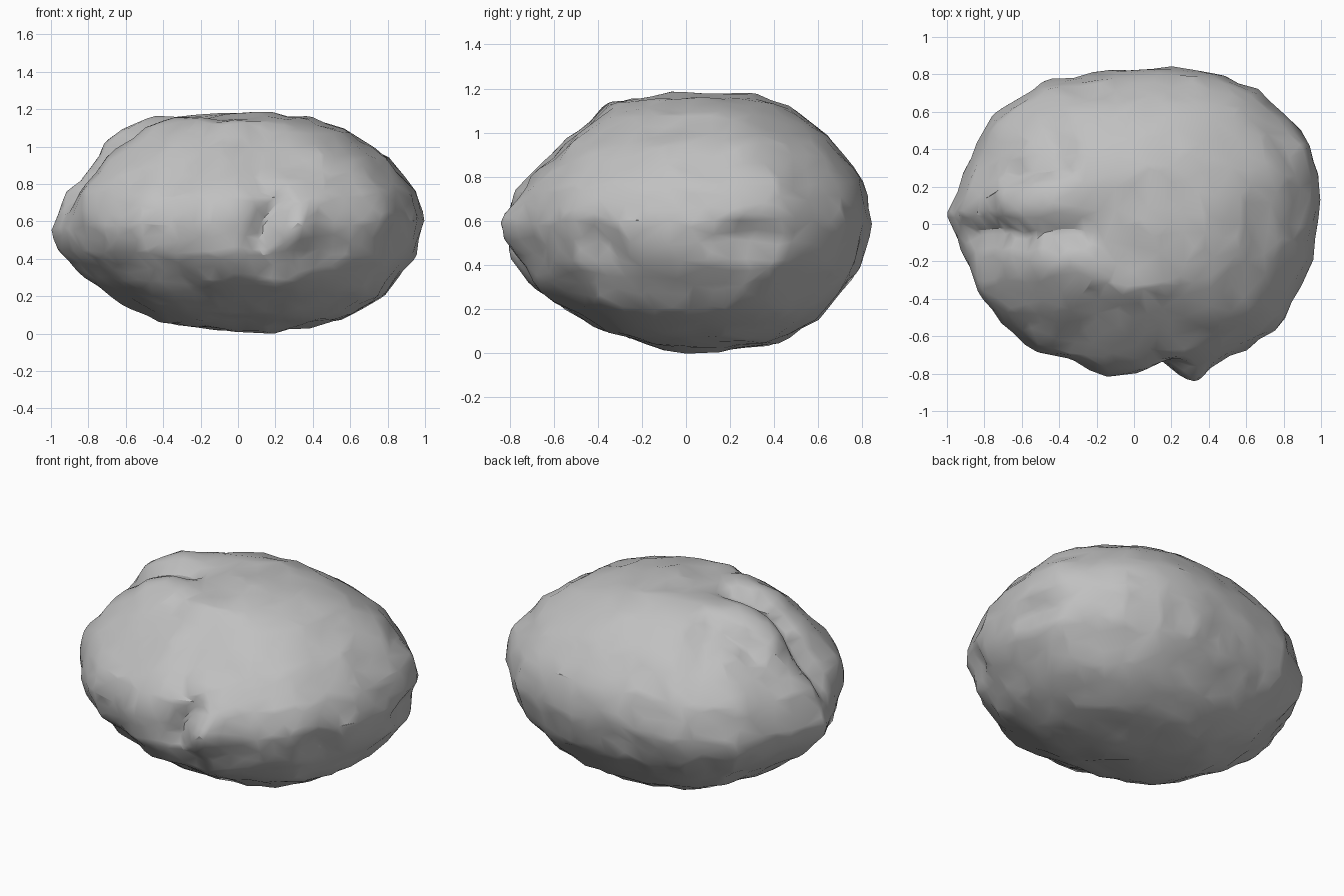
import bpy
import bmesh
import math
from mathutils import Vector, noise
from mathutils.geometry import intersect_point_line

if "Cube" in bpy.data.objects:
    bpy.data.objects.remove(bpy.data.objects["Cube"], do_unlink=True)

CENTRE = Vector((0, 0, 0.58))

# Plan outline of the boulder, counter-clockwise
PLAN = [(1, 0.08), (1, 0.3), (0.96, 0.44), (0.81, 0.59), (0.67, 0.72), (0.45, 0.81),
        (0.2, 0.85), (-0.2, 0.81), (-0.5, 0.76), (-0.77, 0.58), (-0.89, 0.33),
        (-1, 0.05), (-0.92, -0.15), (-0.81, -0.36), (-0.7, -0.54), (-0.52, -0.69),
        (-0.36, -0.72), (-0.15, -0.82), (0, -0.83), (0.15, -0.8), (0.3, -0.79),
        (0.45, -0.75), (0.6, -0.67), (0.81, -0.5), (0.96, -0.2)]

# Upright half outlines (distance from axis, height) to the +x, +y, -x and -y sides
LEFT = [(0, 0.01), (0.18, 0), (0.55, 0.07), (0.78, 0.2), (0.95, 0.42), (1, 0.6),
        (0.95, 0.76), (0.8, 0.94), (0.6, 1.07), (0.42, 1.14), (0.15, 1.18), (0, 1.17)]
BACK = [(0, 0.01), (0.2, 0.01), (0.4, 0.04), (0.6, 0.15), (0.77, 0.36), (0.84, 0.59),
        (0.8, 0.78), (0.65, 0.98), (0.45, 1.12), (0.3, 1.17), (0, 1.17)]
RIGHT = [(0, 0.01), (0.4, 0.05), (0.62, 0.15), (0.8, 0.28), (0.97, 0.44), (1, 0.55),
         (0.94, 0.75), (0.86, 0.83), (0.72, 1), (0.6, 1.1), (0.45, 1.15), (0, 1.17)]
FRONT = [(0, 0.01), (0.4, 0.11), (0.67, 0.28), (0.78, 0.42), (0.82, 0.58),
         (0.78, 0.73), (0.68, 0.83), (0.5, 0.99), (0.34, 1.13), (0, 1.17)]

# Surface features: path, radius, height (negative is a hollow)
FEATURES = [
    # front crevice with its hollow and rounded lip
    ([(0.04, -0.8, 0.62), (0.14, -0.8, 0.6)], 0.12, -0.03),
    ([(0.13, -0.8, 0.5), (0.19, -0.8, 0.62), (0.24, -0.78, 0.7)], 0.07, -0.07),
    ([(0.27, -0.8, 0.54), (0.3, -0.8, 0.62)], 0.1, 0.07),
    ([(0.24, -0.76, 0.38), (0.5, -0.68, 0.45)], 0.08, -0.03),
    ([(0.36, -0.72, 0.32)], 0.12, 0.03),
    # shoulder ridge beside the crevice
    ([(0.45, -0.5, 1), (0.68, -0.48, 0.85), (0.7, -0.55, 0.65)], 0.12, 0.02),
    # long groove over the top edge and down the right side
    ([(-0.3, -0.04, 1.13), (-0.6, -0.06, 1.03), (-0.78, -0.02, 0.9),
      (-0.9, -0.05, 0.75)], 0.08, -0.07),
    ([(-0.45, 0.13, 1.1), (-0.65, 0.14, 1)], 0.1, 0.03),
    ([(-0.36, 0.3, 1.1), (-0.66, 0.27, 0.98)], 0.06, -0.04),
    ([(-0.45, 0.43, 1.04)], 0.13, -0.06),
    ([(-0.4, -0.22, 1.08), (-0.66, -0.22, 0.95)], 0.11, 0.015),
    # full shoulder on the front right
    ([(-0.78, -0.4, 0.84), (-0.82, -0.38, 0.74)], 0.17, 0.05),
    # hollows on the left side
    ([(0.95, 0.24, 0.53), (0.9, 0.38, 0.55)], 0.09, -0.05),
    ([(0.85, -0.38, 0.48)], 0.1, -0.03),
    # dents low on the front right
    ([(-0.5, -0.6, 0.35), (-0.36, -0.65, 0.24)], 0.09, -0.025),
]


def polar(points):
    """Outline as sorted (angle, radius) pairs."""
    return sorted((math.atan2(v, u), math.hypot(u, v)) for u, v in points)


def closed(table):
    """Wrap a full-circle table so that it can be read at any angle."""
    turn = 2 * math.pi
    last, first = table[-1], table[0]
    return [(last[0] - turn, last[1])] + table + [(first[0] + turn, first[1])]


def half(points):
    widest = max(u for u, v in points)
    return polar((u / widest, v - CENTRE.z) for u, v in points)


def read(table, angle):
    """Radius at an angle, along the straight line between outline points."""
    for (a, r), (b, s) in zip(table, table[1:]):
        if angle <= b:
            angle = max(a, angle)
            return math.sin(b - a) / (math.sin(b - angle) / r + math.sin(angle - a) / s)
    return table[-1][1]


plan = closed(polar(PLAN))
sides = [half(points) for points in (LEFT, BACK, RIGHT, FRONT)]


def body_point(d):
    """Place a unit direction on the blended outlines."""
    around = math.atan2(d.y, d.x)
    rise = math.atan2(d.z * 0.6, math.hypot(d.x, d.y))
    weights = [max(0, math.cos(around - k * math.pi / 2)) ** 2 for k in range(4)]
    r = sum(w * read(side, rise) for w, side in zip(weights, sides))
    reach = read(plan, around) * r * math.cos(rise)
    return Vector((reach * math.cos(around), reach * math.sin(around), r * math.sin(rise)))


def path_distance(p, path):
    """Distance from p to a path laid onto the surface at p's own depth."""
    path = [Vector(q) - CENTRE for q in path]
    nearest = math.inf
    for a, b in zip(path, path[1:] or path):
        q = a
        if a != b:
            t = intersect_point_line(p, a, b)[1]
            q = a.lerp(b, min(1, max(0, t)))
        nearest = min(nearest, (p - q.normalized() * p.length).length)
    return nearest


def weathered(p):
    """Add the hollows, lumps and rough grain."""
    shift = noise.noise(p * 8) * 0.016
    for path, radius, height in FEATURES:
        shift += height * math.exp(-(path_distance(p, path) / radius) ** 2)
    return p + p.normalized() * shift


# Boulder body
mesh = bpy.data.meshes.new("boulder")
boulder = bpy.data.objects.new("boulder", mesh)
bpy.context.collection.objects.link(boulder)
bm = bmesh.new()
bmesh.ops.create_icosphere(bm, subdivisions=6, radius=1)
for v in bm.verts:
    v.co = body_point(v.co.normalized())
bmesh.ops.smooth_vert(bm, verts=bm.verts, factor=0.5,
                      use_axis_x=True, use_axis_y=True, use_axis_z=True)
for v in bm.verts:
    v.co = weathered(v.co)

# Rest it on the ground
ground = min(v.co.z for v in bm.verts)
bmesh.ops.translate(bm, verts=bm.verts, vec=(0, 0, -ground))
bm.to_mesh(mesh)
bm.free()

# Stone colour
stone = bpy.data.materials.new("grey_stone")
stone.use_nodes = True
grey = (0.53, 0.53, 0.53, 1)
stone.diffuse_color = grey
stone.node_tree.nodes["Principled BSDF"].inputs["Base Color"].default_value = grey
mesh.materials.append(stone)

# Irregular facets, softly shaded
bpy.ops.object.select_all(action='DESELECT')
boulder.select_set(True)
bpy.context.view_layer.objects.active = boulder
facets = boulder.modifiers.new("facets", 'DECIMATE')
facets.ratio = 0.12
bpy.ops.object.modifier_apply(modifier=facets.name)
bpy.ops.object.shade_smooth_by_angle(angle=math.radians(30))
